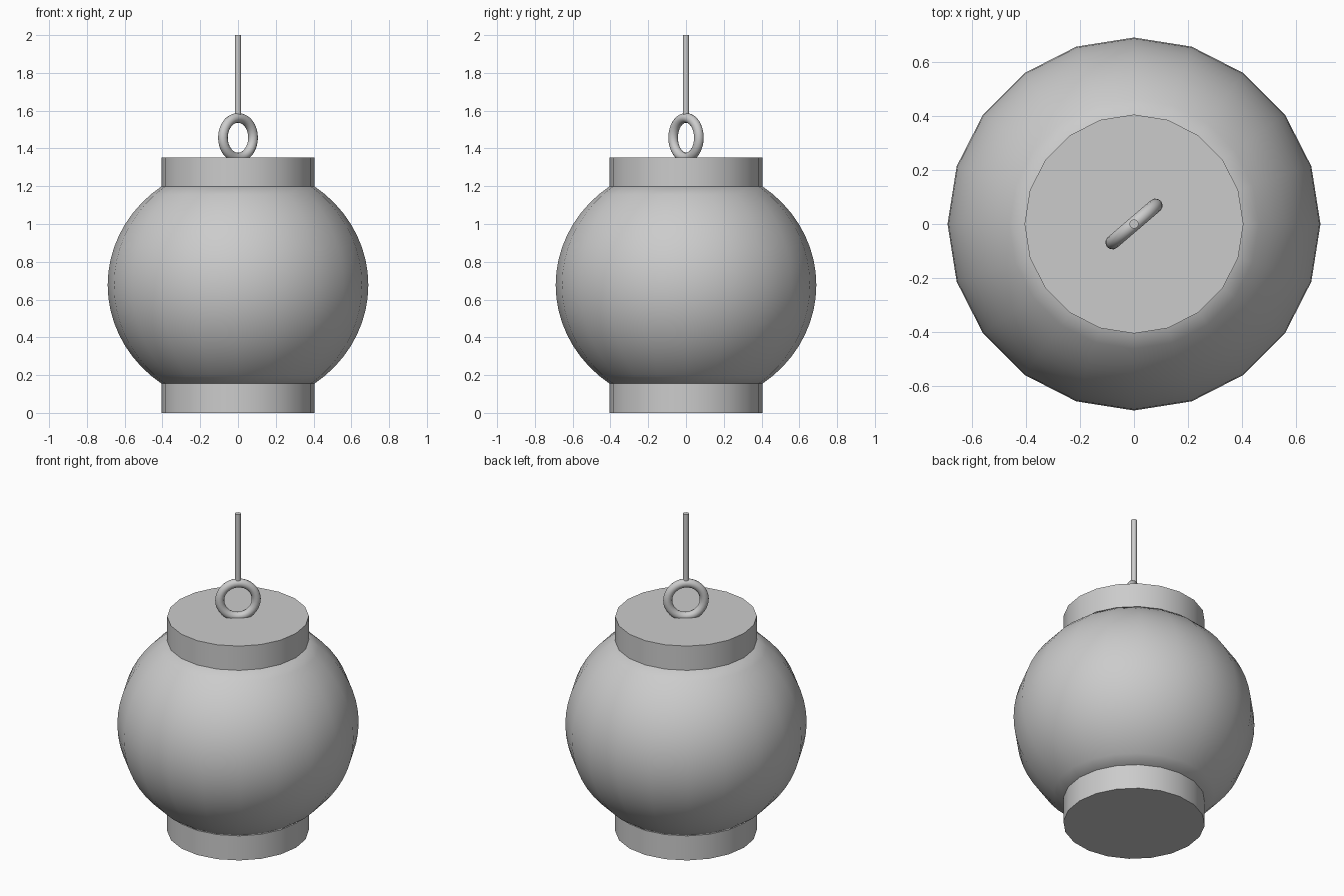
import bpy
import bmesh
from math import cos, sin, pi, radians

if "Cube" in bpy.data.objects:
    bpy.data.objects.remove(bpy.data.objects["Cube"])

SIDES = 20


def lathe(name, profile, sides, angle=40):
    """Spin (radius, z) points around z and cap both ends."""
    bm = bmesh.new()
    rings = [[bm.verts.new((r * cos(2 * pi * i / sides), r * sin(2 * pi * i / sides), z))
              for i in range(sides)] for r, z in profile]
    for a, b in zip(rings, rings[1:]):
        for i in range(sides):
            j = (i + 1) % sides
            bm.faces.new((a[i], a[j], b[j], b[i]))
    bm.faces.new(rings[0][::-1])
    bm.faces.new(rings[-1])
    mesh = bpy.data.meshes.new(name)
    bm.to_mesh(mesh)
    bm.free()
    obj = bpy.data.objects.new(name, mesh)
    bpy.context.collection.objects.link(obj)
    smooth(obj, angle)
    return obj


def smooth(obj, angle):
    bpy.ops.object.select_all(action='DESELECT')
    obj.select_set(True)
    bpy.context.view_layer.objects.active = obj
    bpy.ops.object.shade_smooth_by_angle(angle=radians(angle))


# Rounded lantern body, slightly squashed, open range between the two caps
MID, R, H = 0.677, 0.69, 0.645
STEPS = 18
LIMIT = radians(54)
body = [(R * cos(t), MID + H * sin(t))
        for t in (-LIMIT + 2 * LIMIT * k / STEPS for k in range(STEPS + 1))]
lathe("lantern_body", body, SIDES)

# Matching base and lid
for name, z in (("base_cap", 0.0), ("top_cap", 1.197)):
    lathe(name, [(0.405, z), (0.405, z + 0.155)], SIDES)

# Hanging ring, standing upright and turned diagonally, sunk a little into the lid
bpy.ops.mesh.primitive_torus_add(major_radius=0.105, minor_radius=0.026,
                                 major_segments=32, minor_segments=12,
                                 location=(0, 0, 1.457),
                                 rotation=(pi / 2, 0, radians(40.5)))
ring = bpy.context.object
ring.name = "hanging_ring"
smooth(ring, 60)

# Thin suspension rod
lathe("hanging_rod", [(0.017, 1.57), (0.017, 2.0)], 12)
